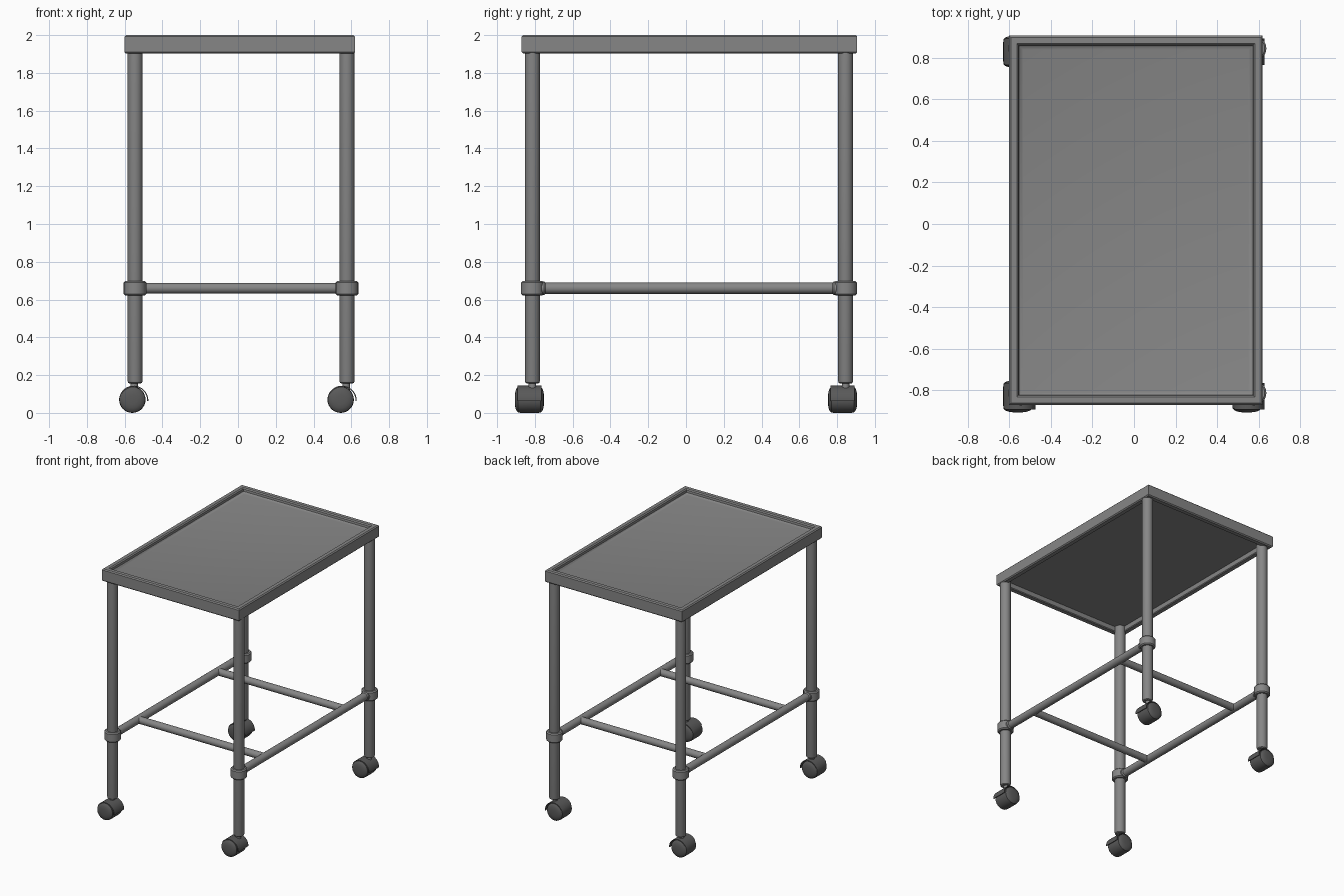
import bpy, bmesh, math
from mathutils import Vector

if "Cube" in bpy.data.objects:
    bpy.data.objects.remove(bpy.data.objects["Cube"])

CX, CY = 0.016, 0.016            # centre of the frame (casters overhang it slightly)
LX, LY = 0.561, 0.829            # leg offsets


def material(name, v):
    m = bpy.data.materials.new(name)
    m.diffuse_color = (v, v, v, 1)
    m.use_nodes = True
    m.node_tree.nodes["Principled BSDF"].inputs["Base Color"].default_value = m.diffuse_color
    return m


METAL = material("dark_metal", 0.24)
RUBBER = material("black_rubber", 0.10)


def finish(bm, name, mat=METAL, angle=35):
    bmesh.ops.recalc_face_normals(bm, faces=bm.faces)
    me = bpy.data.meshes.new(name)
    bm.to_mesh(me)
    bm.free()
    me.materials.append(mat)
    ob = bpy.data.objects.new(name, me)
    bpy.context.collection.objects.link(ob)
    bpy.ops.object.select_all(action='DESELECT')
    ob.select_set(True)
    bpy.context.view_layer.objects.active = ob
    bpy.ops.object.shade_smooth_by_angle(angle=math.radians(angle))
    return ob


def skin(bm, loops):
    """Bridge successive closed loops and cap both ends."""
    n = len(loops[0])
    for a, b in zip(loops, loops[1:]):
        for i in range(n):
            j = (i + 1) % n
            bm.faces.new((a[i], a[j], b[j], b[i]))
    bm.faces.new(loops[0])
    bm.faces.new(loops[-1])


def lathe(name, origin, direction, profile, n=24, mat=METAL):
    """Capped solid turned about an axis; profile is (radius, distance) pairs."""
    q = Vector((0, 0, 1)).rotation_difference(Vector(direction))
    bm = bmesh.new()
    skin(bm, [[bm.verts.new(Vector(origin) + q @ Vector(
        (r * math.cos(2 * math.pi * i / n), r * math.sin(2 * math.pi * i / n), h)))
        for i in range(n)] for r, h in profile])
    return finish(bm, name, mat)


def tray():
    """Mitred rim and recessed floor from nested rectangles (inset, z)."""
    prof = [(0.045, 1.945), (0.045, 1.908), (0.04, 1.902), (0.008, 1.902), (0, 1.910),
            (0, 1.992), (0.008, 2.0), (0.037, 2.0), (0.045, 1.992), (0.047, 1.975),
            (0.056, 1.968), (0.068, 1.965)]
    bm = bmesh.new()
    skin(bm, [[bm.verts.new((0.009 + sx * (0.61 - d), 0.018 + sy * (0.888 - d), z))
               for sx, sy in ((-1, -1), (1, -1), (1, 1), (-1, 1))] for d, z in prof])
    finish(bm, "tray_top", METAL, 25)


def fender(name, x, y, z):
    """Thin curved hood over the wheel, reaching down on the +x side."""
    bm = bmesh.new()
    rows = []
    for i in range(15):
        a = math.radians(-2 + 152 * i / 14)
        c, s = math.cos(a), math.sin(a)
        rows.append([bm.verts.new((x + r * c, y + w, z + r * s))
                     for r, w in ((0.072, -0.063), (0.078, -0.063), (0.078, 0.063), (0.072, 0.063))])
    skin(bm, rows)
    finish(bm, name, RUBBER)


tray()

for sy, fb in ((-1, "front"), (1, "back")):
    for sx, lr in ((-1, "left"), (1, "right")):
        tag = f"{fb}_{lr}"
        x, y = CX + sx * LX, CY + sy * LY
        # leg tube and collar
        lathe("leg_" + tag, (x, y, 0), (0, 0, 1),
              [(0.03, 0.155), (0.037, 0.16), (0.04, 0.17), (0.04, 1.95)])
        lathe("collar_" + tag, (x, y, 0.66), (0, 0, 1),
              [(0.052, -0.038), (0.06, -0.03), (0.06, 0.03), (0.052, 0.038)])
        # boss where the side rail enters the collar
        lathe("rail_boss_" + tag, (x, y, 0.66), (0, -sy, 0),
              [(0.036, 0.03), (0.036, 0.062), (0.03, 0.07)])
        # caster: stem, domed wheel, fender
        wx, wy = sx * 0.5515 - 0.008, sy * 0.829
        lathe("caster_stem_" + tag, (x - 0.005, y, 0), (0, 0, 1),
              [(0.02, 0.10), (0.02, 0.165)], 16)
        lathe("caster_wheel_" + tag, (wx, wy, 0.07), (0, 1, 0),
              [(0.025, -0.077), (0.045, -0.074), (0.06, -0.068), (0.068, -0.06), (0.07, -0.045),
               (0.07, 0.045), (0.068, 0.06), (0.06, 0.068), (0.045, 0.074), (0.025, 0.077)],
              32, RUBBER)
        fender("caster_fender_" + tag, wx + 0.007, wy, 0.066)

# side rails and cross bars
for sx, lr in ((-1, "left"), (1, "right")):
    lathe("side_rail_" + lr, (CX + sx * LX, CY, 0.66), (0, 1, 0), [(0.03, -LY), (0.03, LY)])
for sy, fb in ((-1, "front"), (1, "back")):
    lathe("cross_bar_" + fb, (CX, CY + sy * 0.505, 0.66), (1, 0, 0), [(0.028, -LX), (0.028, LX)])
